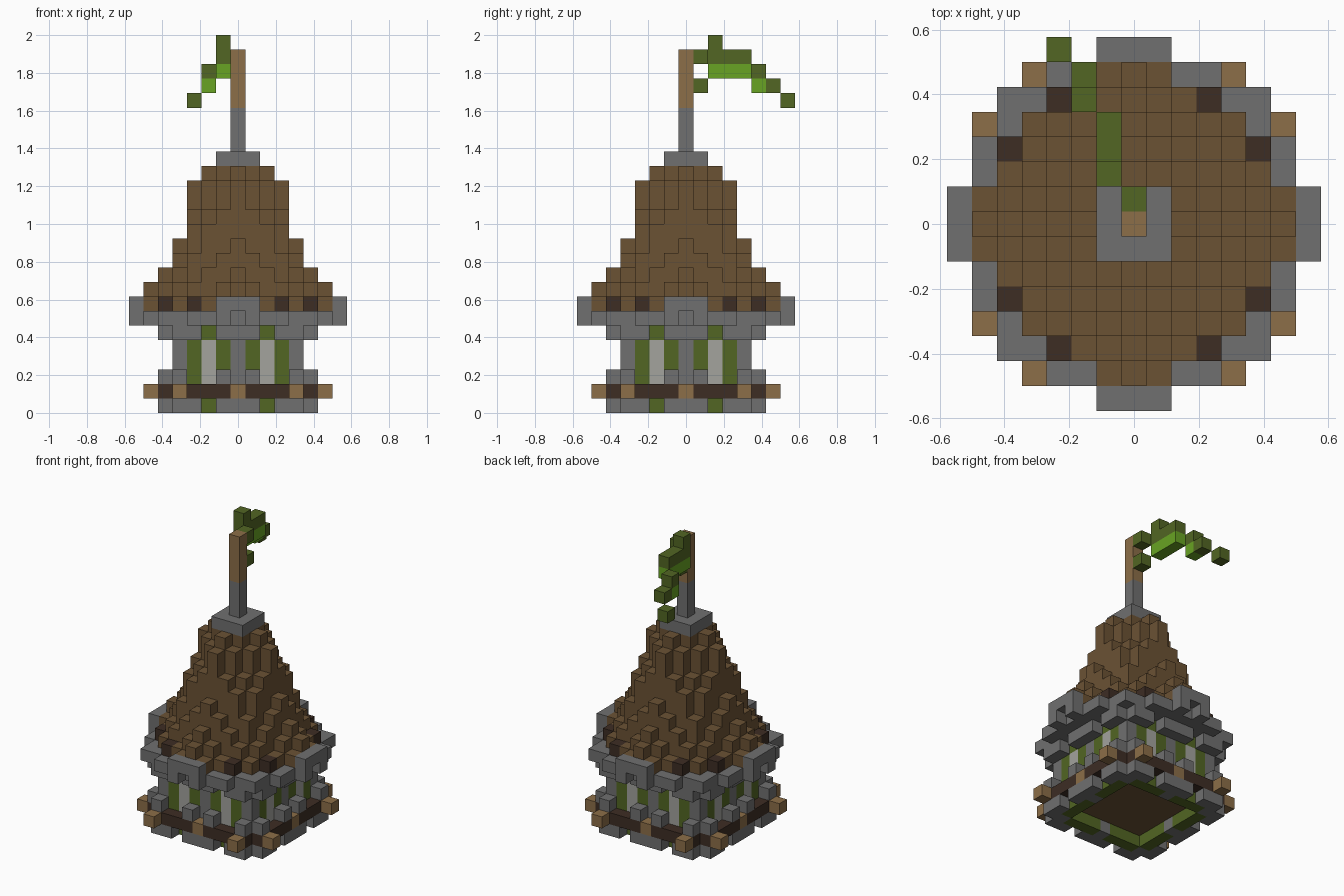
import bpy
import bmesh
from mathutils import Vector

cube = bpy.data.objects.get("Cube")
if cube:
    bpy.data.objects.remove(cube)

U = 1 / 13  # edge of one block


def material(name, rgb):
    lin = [((c / 255 + 0.055) / 1.055) ** 2.4 for c in rgb] + [1]
    m = bpy.data.materials.new(name)
    m.use_nodes = True
    m.diffuse_color = lin
    m.node_tree.nodes["Principled BSDF"].inputs["Base Color"].default_value = lin
    return m


MATS = {
    "stone": material("grey stone", (112, 112, 112)),
    "thatch": material("brown thatch", (107, 82, 52)),
    "log_end": material("tan wood", (140, 110, 72)),
    "bark": material("dark bark", (61, 45, 36)),
    "moss": material("moss green", (82, 102, 35)),
    "leaf": material("bright leaf green", (104, 164, 35)),
    "pane": material("pale grey pane", (163, 163, 158)),
}
NAMES = list(MATS)
parts = {}     # part name -> {cell: colour}
filled = set()  # every occupied cell


def put(part, cell, colour):
    if cell not in filled:
        filled.add(cell)
        parts.setdefault(part, {})[cell] = colour


def symmetric(part, a, b, z, colour):
    """Place a block in all eight mirrored positions."""
    for x, y in ((a, b), (b, a)):
        for sx in (-1, 1):
            for sy in (-1, 1):
                put(part, (x * sx, y * sy, z), colour)


# Plinth and upper course: stone blocks standing in front of the wall
for z in (0, 5):
    part = "plinth" if z == 0 else "upper_course"
    for b in (0, 1, 3, 4):
        symmetric(part, 5, b, z, "stone")

# Log belt with tan ends at the corners and a tan peg in the middle
for b in range(5):
    symmetric("log_belt", 5, b, 1, "log_end" if b == 0 else "bark")
symmetric("log_belt", 6, 4, 1, "log_end")

# Small stone feet on the belt
for b in (1, 4):
    symmetric("stone_feet", 5, b, 2, "stone")

# Wall with stone pillars, mossy frames and pale windows
FRAME = ["stone", "moss", "pane", "moss", "stone"]
for z in range(6):
    for b, colour in enumerate(FRAME):
        if colour == "pane" and z not in (2, 3, 4):
            colour = "moss"
        symmetric("wall", 4, b, z, colour)

# Floor and solid core, open below
for z in range(1, 6):
    for x in range(-3, 4):
        for y in range(-3, 4):
            put("floor", (x, y, z), "thatch")

# Projecting stone eaves with a notched bracket on each side
for a in range(7):
    for b in range(a + 1):
        if a < 6 or b < 4:
            symmetric("eaves", a, b, 6, "stone")
symmetric("eaves", 7, 1, 6, "stone")
for b in (0, 1):
    symmetric("eaves", 7, b, 7, "stone")

# Stepped roof: column tops for each ring, from its axis to its corner
ROOF = {0: [17], 1: [17, 17], 2: [17, 16, 14], 3: [16, 14, 13, 11],
        4: [12, 11, 10, 9, 8], 5: [10, 9, 8, 8], 6: [9, 8]}
for a, tops in ROOF.items():
    for b, top in enumerate(tops):
        for z in range(7, top):
            symmetric("roof", a, b, z, "bark" if (a, b) == (5, 3) else "thatch")

# Cap and pole
for x in (-1, 0, 1):
    for y in (-1, 0, 1):
        put("roof_cap", (x, y, 17), "stone")
for z in range(18, 25):
    put("pole", (0, 0, z), "stone" if z < 21 else "log_end")

# Drooping leaf trailing to the back
for cell in ((0, 1, 24), (0, 1, 22), (-1, 2, 25), (-1, 2, 24), (-1, 3, 24),
             (-1, 4, 24), (-2, 5, 23), (-2, 6, 22), (-3, 7, 21)):
    put("leaf", cell, "moss")
for cell in ((-1, 2, 23), (-1, 3, 23), (-1, 4, 23), (-2, 5, 22)):
    put("leaf", cell, "leaf")


def build(part, cells):
    """Mesh the exposed faces of a part's blocks."""
    bm = bmesh.new()
    used = [n for n in NAMES if n in cells.values()]
    for cell, colour in cells.items():
        centre = Vector(cell) + Vector((0, 0, 0.5))
        for axis in range(3):
            for sign in (-1, 1):
                n = Vector((0, 0, 0))
                n[axis] = sign
                if tuple(int(c + d) for c, d in zip(cell, n)) in filled:
                    continue
                s = Vector((0, 0, 0))
                s[(axis + 1) % 3] = 0.5
                t = n.cross(s)
                mid = centre + n / 2
                corners = (mid - s - t, mid + s - t, mid + s + t, mid - s + t)
                face = bm.faces.new([bm.verts.new(c * U) for c in corners])
                face.material_index = used.index(colour)
    bmesh.ops.remove_doubles(bm, verts=bm.verts, dist=U / 100)
    mesh = bpy.data.meshes.new(part)
    bm.to_mesh(mesh)
    bm.free()
    for n in used:
        mesh.materials.append(MATS[n])
    bpy.context.collection.objects.link(bpy.data.objects.new(part, mesh))


for part, cells in parts.items():
    build(part, cells)
